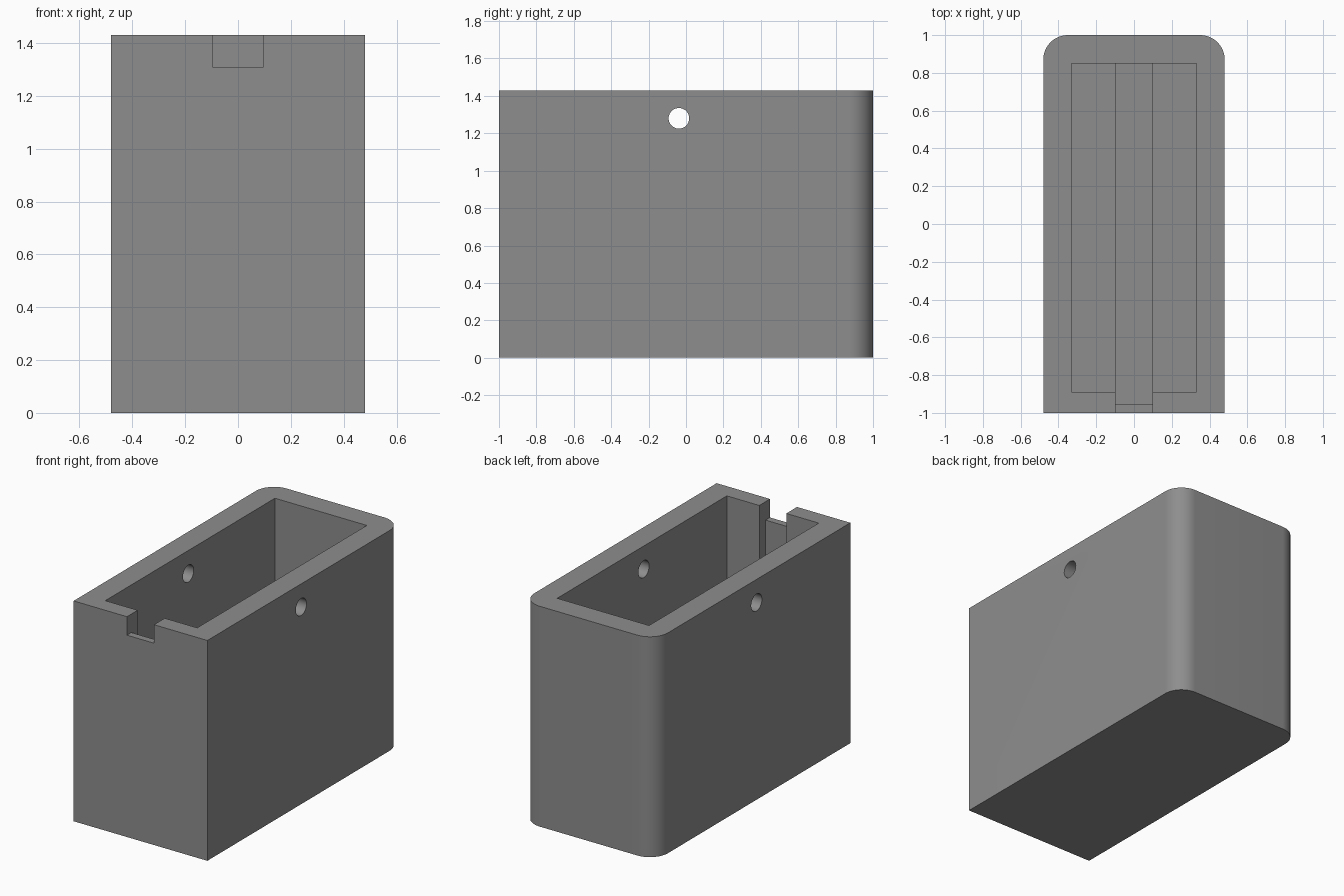
import bpy, bmesh, math

if "Cube" in bpy.data.objects:
    bpy.data.objects.remove(bpy.data.objects["Cube"])

HEIGHT, HALF_W, HALF_L, RADIUS = 1.43, 0.48, 1.0, 0.13

grey = bpy.data.materials.new("grey")
grey.diffuse_color = (0.27, 0.27, 0.27, 1)
grey.use_nodes = True
grey.node_tree.nodes["Principled BSDF"].inputs["Base Color"].default_value = grey.diffuse_color


def add_prism(name, profile, z0, z1):
    """Extrude a counter-clockwise xy outline from z0 to z1."""
    bm = bmesh.new()
    base = bm.faces.new([bm.verts.new((x, y, z0)) for x, y in profile])
    top = bmesh.ops.extrude_face_region(bm, geom=[base])["geom"]
    bmesh.ops.translate(bm, vec=(0, 0, z1 - z0),
                        verts=[v for v in top if isinstance(v, bmesh.types.BMVert)])
    bmesh.ops.recalc_face_normals(bm, faces=bm.faces)
    mesh = bpy.data.meshes.new(name)
    bm.to_mesh(mesh)
    bm.free()
    mesh.materials.append(grey)
    obj = bpy.data.objects.new(name, mesh)
    bpy.context.collection.objects.link(obj)
    return obj


def add_box(name, half_x, y0, y1, z0, z1):
    return add_prism(name, [(-half_x, y0), (half_x, y0), (half_x, y1), (-half_x, y1)], z0, z1)


def arc(cx, cy, start, steps=16):
    """Quarter circle of the corner radius."""
    angles = [start + math.pi / 2 * i / steps for i in range(steps + 1)]
    return [(cx + RADIUS * math.cos(a), cy + RADIUS * math.sin(a)) for a in angles]


# Body: square front corners, rounded back corners
outline = [(-HALF_W, -HALF_L), (HALF_W, -HALF_L)]
outline += arc(HALF_W - RADIUS, HALF_L - RADIUS, 0)
outline += arc(RADIUS - HALF_W, HALF_L - RADIUS, math.pi / 2)
body = add_prism("box_body", outline, 0, HEIGHT)

# Cavity, channel along the floor and front wall, and notch in the front rim
cutters = [
    add_box("cavity_cutter", 0.33, -0.89, 0.85, 0.15, 1.6),
    add_box("channel_cutter", 0.097, -0.955, 0.85, 0.09, 1.6),
    add_box("notch_cutter", 0.097, -1.2, -0.80, 1.31, 1.6),
]

# Round hole through both side walls
bpy.ops.mesh.primitive_cylinder_add(vertices=48, radius=0.055, depth=2,
                                    location=(0, -0.038, 1.28),
                                    rotation=(0, math.pi / 2, 0))
hole = bpy.context.object
hole.name = "pin_hole_cutter"
hole.data.materials.append(grey)
cutters.append(hole)

bpy.ops.object.select_all(action="DESELECT")
body.select_set(True)
bpy.context.view_layer.objects.active = body
for cutter in cutters:
    mod = body.modifiers.new(cutter.name, "BOOLEAN")
    mod.operation = "DIFFERENCE"
    mod.solver = "EXACT"
    mod.object = cutter
    bpy.ops.object.modifier_apply(modifier=mod.name)
for cutter in cutters:
    bpy.data.objects.remove(cutter)

bpy.ops.object.shade_smooth_by_angle(angle=math.radians(30))
